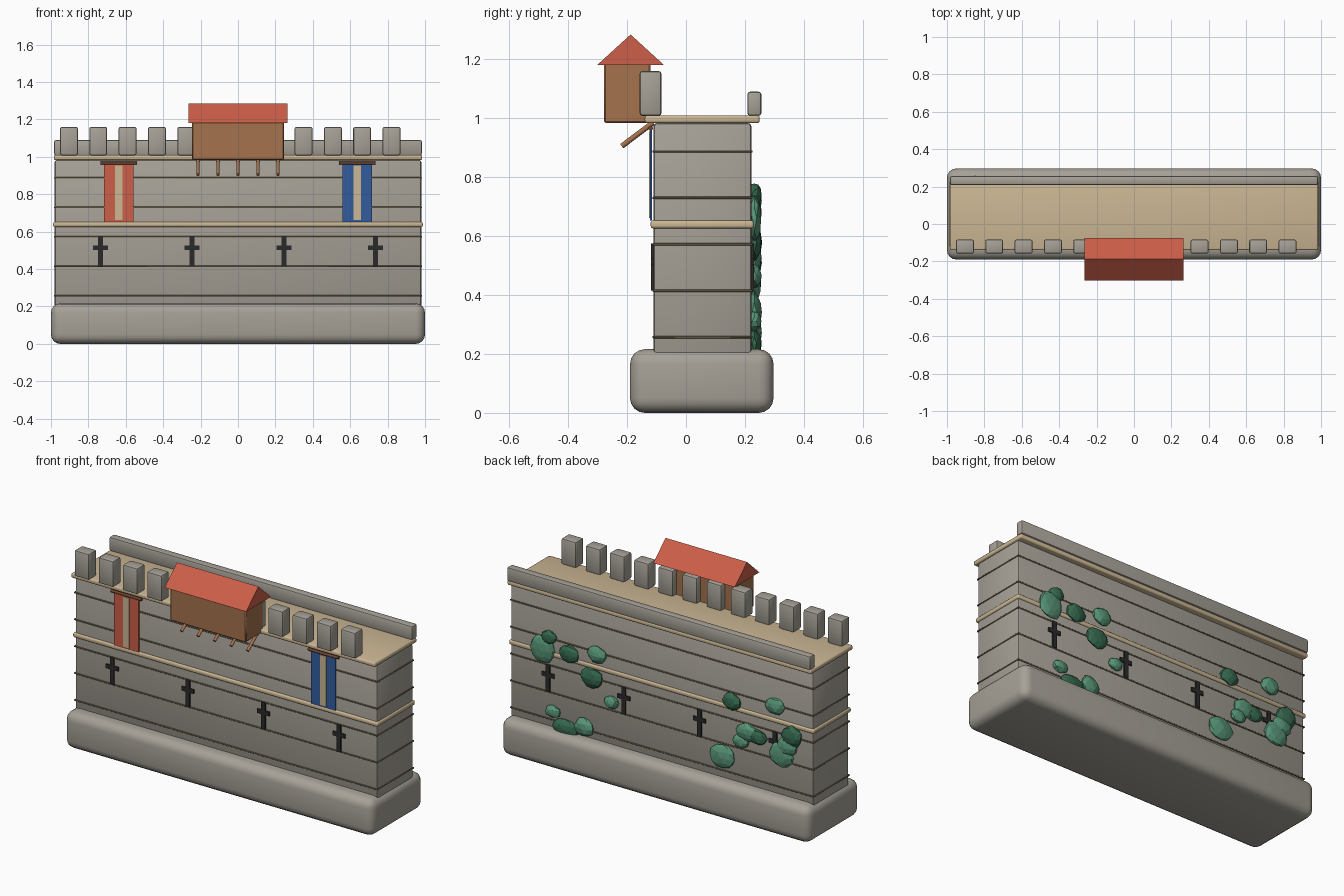
import bpy, bmesh, math, random
from mathutils import Vector

if "Cube" in bpy.data.objects:
    bpy.data.objects.remove(bpy.data.objects["Cube"])

random.seed(4)


def mat(name, r, g, b):
    m = bpy.data.materials.new(name)
    lin = [((c / 255 + 0.055) / 1.055) ** 2.4 for c in (r, g, b)]
    m.diffuse_color = (*lin, 1)
    m.use_nodes = True
    m.node_tree.nodes["Principled BSDF"].inputs["Base Color"].default_value = m.diffuse_color
    return m


STONE = mat("stone", 166, 161, 151)
JOINT = mat("stone joint", 116, 102, 80)
TAN = mat("pale sandstone", 204, 183, 148)
WOOD = mat("wood", 166, 114, 78)
DARKWOOD = mat("dark wood", 112, 70, 46)
RED = mat("red", 204, 94, 72)
BLUE = mat("blue", 50, 92, 158)
BLACK = mat("slit black", 42, 42, 42)
LEAF = mat("leaf green", 88, 150, 120)
DARKLEAF = mat("dark leaf green", 54, 106, 80)


def finish(name, bm, material, smooth=False):
    me = bpy.data.meshes.new(name)
    bmesh.ops.recalc_face_normals(bm, faces=bm.faces)
    bm.to_mesh(me)
    bm.free()
    me.materials.append(material)
    ob = bpy.data.objects.new(name, me)
    bpy.context.collection.objects.link(ob)
    if smooth:
        bpy.context.view_layer.objects.active = ob
        ob.select_set(True)
        bpy.ops.object.shade_smooth_by_angle(angle=math.radians(40))
        ob.select_set(False)
    return ob


def box(name, x, y, z, material, bevel=0.0, segs=2):
    """Box from (min, max) ranges with rounded edges."""
    bm = bmesh.new()
    bmesh.ops.create_cube(bm, size=1)
    for v in bm.verts:
        v.co = [r[0] if c < 0 else r[1] for c, r in zip(v.co, (x, y, z))]
    if bevel:
        bmesh.ops.bevel(bm, geom=bm.edges[:], offset=bevel, segments=segs,
                        profile=0.5, affect='EDGES')
    return finish(name, bm, material, bool(bevel))


def rod(name, a, b, radius, material):
    a, b = Vector(a), Vector(b)
    bm = bmesh.new()
    bmesh.ops.create_cone(bm, cap_ends=True, segments=10, radius1=radius,
                          radius2=radius, depth=(b - a).length)
    q = (b - a).to_track_quat('Z', 'Y')
    for v in bm.verts:
        v.co = q @ v.co + (a + b) / 2
    return finish(name, bm, material, True)


# Plinth and main wall
box("plinth", (-1, 1), (-0.19, 0.297), (0, 0.216), STONE, 0.05, 4)
box("wall", (-0.98, 0.98), (-0.11, 0.222), (0.19, 0.984), STONE, 0.012)

# Thin masonry courses
for i in range(5):
    z = 0.257 + i * 0.1575
    box("course_line", (-0.984, 0.984), (-0.114, 0.226), (z - 0.004, z + 0.004), JOINT, 0.002, 1)

# String course and walkway
box("string_course", (-0.988, 0.988), (-0.12, 0.23), (0.626, 0.653), TAN, 0.009, 3)
box("walkway", (-0.985, 0.985), (-0.14, 0.25), (0.983, 1.01), TAN, 0.009, 3)

# Battlements and rear parapet
for i in range(12):
    x = -0.904 + i * 0.1568
    box("merlon", (x - 0.048, x + 0.048), (-0.158, -0.083), (1.008, 1.16), STONE, 0.01)
box("rear_parapet", (-0.983, 0.983), (0.208, 0.256), (1.008, 1.09), STONE, 0.01)

# Timber hoarding with gabled roof and struts
box("hoarding", (-0.245, 0.245), (-0.278, -0.12), (0.984, 1.185), WOOD, 0.005, 1)
bm = bmesh.new()
ends = [[bm.verts.new((x, y, z)) for y, z in ((-0.302, 1.18), (-0.074, 1.18), (-0.188, 1.284))]
        for x in (-0.264, 0.264)]
for e in ends:
    bm.faces.new(e)
for i in range(3):
    j = (i + 1) % 3
    bm.faces.new((ends[0][i], ends[0][j], ends[1][j], ends[1][i]))
finish("hoarding_roof", bm, RED)
for i in range(-2, 3):
    x = i * 0.107
    rod("strut", (x, -0.112, 0.985), (x, -0.218, 0.905), 0.009, WOOD)

# Banners hung from rods
for x, colour in ((-0.638, RED), (0.638, BLUE)):
    box("banner", (x - 0.079, x + 0.079), (-0.122, -0.115), (0.653, 0.965), colour)
    box("banner_stripe", (x - 0.02, x + 0.02), (-0.125, -0.12), (0.662, 0.955), TAN)
    rod("banner_rod", (x - 0.098, -0.12, 0.966), (x + 0.098, -0.12, 0.966), 0.008, DARKWOOD)

# Cross-shaped arrow slits on both faces
for y in ((-0.118, -0.109), (0.221, 0.23)):
    for x in (-0.735, -0.245, 0.245, 0.735):
        box("arrow_slit", (x - 0.013, x + 0.013), y, (0.415, 0.575), BLACK)
        box("arrow_slit_bar", (x - 0.04, x + 0.04), y, (0.502, 0.526), BLACK)

# Ivy clumps on the back: x, z, half width, half height, dark?
IVY = [
    (0.765, 0.66, 0.078, 0.082, 0), (0.726, 0.74, 0.05, 0.04, 1),
    (0.596, 0.675, 0.065, 0.055, 1), (0.413, 0.72, 0.06, 0.05, 0),
    (0.446, 0.577, 0.072, 0.06, 1), (0.322, 0.466, 0.048, 0.036, 0),
    (0.70, 0.311, 0.048, 0.036, 0), (0.62, 0.235, 0.085, 0.05, 1),
    (0.498, 0.272, 0.06, 0.056, 0), (-0.459, 0.68, 0.06, 0.05, 1),
    (-0.739, 0.726, 0.06, 0.05, 0), (-0.40, 0.342, 0.083, 0.07, 0),
    (-0.56, 0.525, 0.07, 0.055, 0), (-0.518, 0.463, 0.05, 0.04, 0),
    (-0.63, 0.515, 0.055, 0.045, 1), (-0.85, 0.579, 0.066, 0.062, 1),
    (-0.778, 0.45, 0.08, 0.07, 0), (-0.82, 0.51, 0.065, 0.055, 0),
]
for x, z, rx, rz, dark in IVY:
    bm = bmesh.new()
    bmesh.ops.create_icosphere(bm, subdivisions=2, radius=1)
    for v in bm.verts:
        k = random.uniform(0.9, 1.06)
        v.co = (x + v.co.x * rx * k, 0.232 + v.co.y * 0.025 * k, z + v.co.z * rz * k)
    finish("ivy_clump", bm, DARKLEAF if dark else LEAF)
